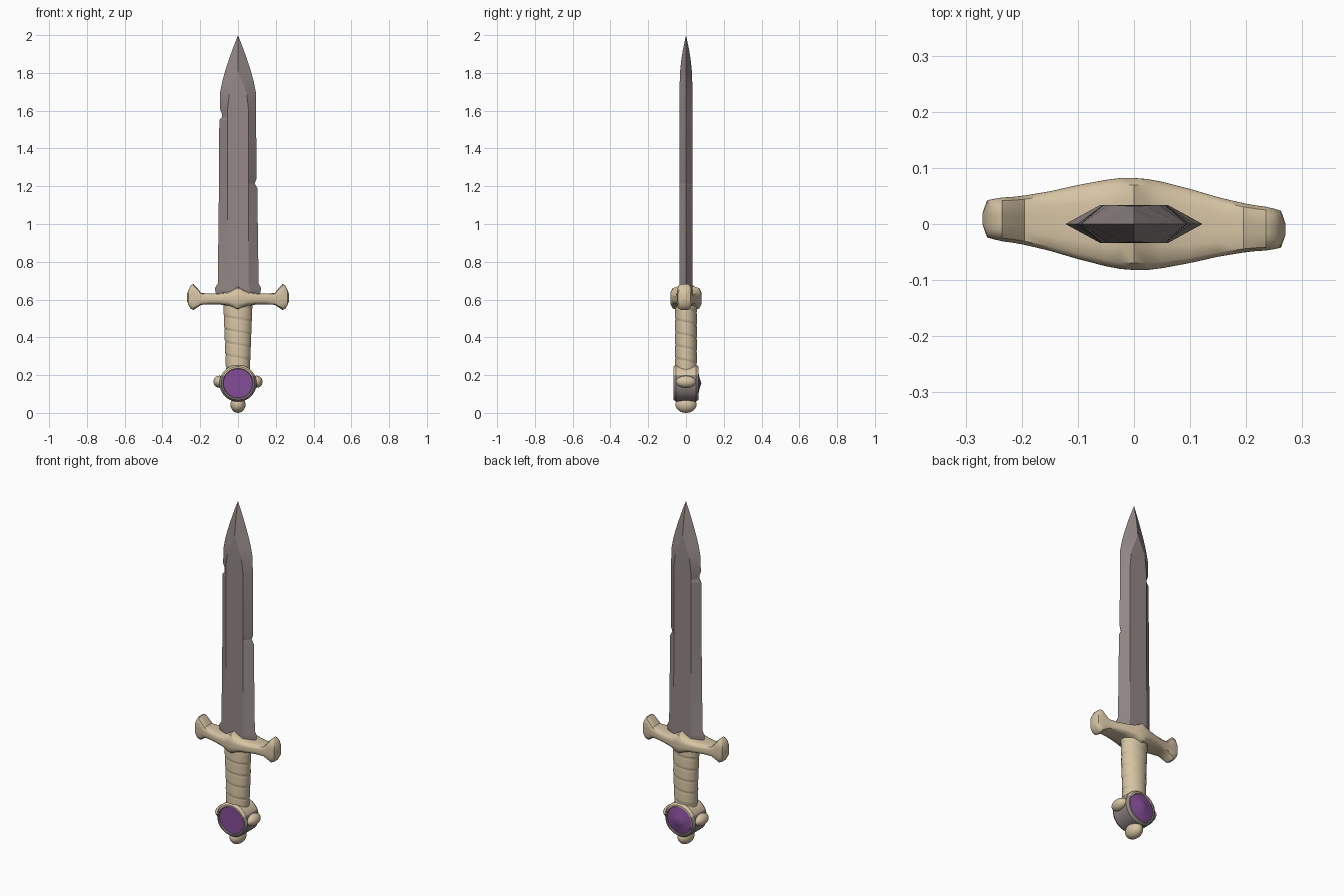
import bpy, bmesh, math
from mathutils import Vector

if "Cube" in bpy.data.objects:
    bpy.data.objects.remove(bpy.data.objects["Cube"])


def material(name, rgb):
    m = bpy.data.materials.new(name)
    m.diffuse_color = (*rgb, 1)
    m.use_nodes = True
    m.node_tree.nodes["Principled BSDF"].inputs["Base Color"].default_value = m.diffuse_color
    return m


STEEL = material("dark steel", (0.29, 0.245, 0.24))
BONE = material("pale bone", (0.67, 0.55, 0.37))
PURPLE = material("purple gem", (0.23, 0.075, 0.31))


def loft(name, rings, mats, angle=30, rule=None):
    """Skin a list of closed point rings, cap both ends."""
    bm = bmesh.new()
    loops = [[bm.verts.new(p) for p in ring] for ring in rings]
    n = len(loops[0])
    for a, b in zip(loops, loops[1:]):
        for i in range(n):
            j = (i + 1) % n
            bm.faces.new((a[i], a[j], b[j], b[i]))
    bm.faces.new(loops[0][::-1])
    bm.faces.new(loops[-1])
    bmesh.ops.remove_doubles(bm, verts=bm.verts, dist=0.0002)
    bmesh.ops.recalc_face_normals(bm, faces=bm.faces)
    if rule:
        for f in bm.faces:
            f.material_index = rule(f.calc_center_median())
    me = bpy.data.meshes.new(name)
    bm.to_mesh(me)
    bm.free()
    for m in mats:
        me.materials.append(m)
    ob = bpy.data.objects.new(name, me)
    bpy.context.collection.objects.link(ob)
    smooth(ob, angle)
    return ob


def smooth(ob, angle):
    bpy.ops.object.select_all(action='DESELECT')
    ob.select_set(True)
    bpy.context.view_layer.objects.active = ob
    bpy.ops.object.shade_smooth_by_angle(angle=math.radians(angle))


def turned(profile, zc, n=40):
    """Rings around the y axis from (y, radius) pairs."""
    return [[(r * math.cos(2 * math.pi * i / n), y, zc + r * math.sin(2 * math.pi * i / n))
             for i in range(n)] for y, r in profile]


# Blade: hexagonal sections (z, left, right, flat half width, half thickness), two nicks
blade = [
    (0.60, .110, .110, .055, .034), (0.645, .120, .120, .060, .034),
    (0.660, .122, .122, .060, .034), (0.685, .107, .109, .056, .034),
    (1.19, .101, .102, .055, .034), (1.215, .101, .088, .055, .034),
    (1.24, .101, .098, .055, .034), (1.55, .099, .096, .055, .034),
    (1.565, .086, .096, .055, .034), (1.585, .086, .096, .055, .034),
    (1.61, .096, .096, .055, .034), (1.70, .094, .094, .045, .034),
    (1.76, .082, .082, .020, .033), (1.81, .068, .068, 0, .031),
    (1.86, .052, .052, 0, .026), (1.92, .031, .031, 0, .017),
    (2.00, 0, 0, 0, 0)]
loft("blade", [[(-l, 0, z), (-c, -t, z), (c, -t, z), (r, 0, z), (c, t, z), (-c, t, z)]
               for z, l, r, c, t in blade], [STEEL], 15)

# Guard: boxy rounded sections (x, top, bottom, half depth), mirrored
half = [(0, .670, .543, .082), (.025, .652, .556, .081), (.05, .640, .567, .077),
        (.10, .633, .574, .066), (.15, .631, .575, .053), (.195, .635, .572, .044),
        (.215, .660, .558, .041), (.235, .682, .545, .039), (.25, .675, .551, .036),
        (.262, .652, .570, .033), (.27, .628, .592, .010)]
rings = []
for x, top, bot, d in [(-s[0], *s[1:]) for s in half[:0:-1]] + half:
    ring = []
    for i in range(20):
        a = 2 * math.pi * (i + .5) / 20
        c, s = math.cos(a), math.sin(a)
        k = (c ** 4 + s ** 4) ** -.25
        k *= 1 / (math.cos(math.pi / 20) ** 1)
        y = max(-1, min(1, c * k))
        z = max(-1, min(1, s * k))
        ring.append((x, y * d - .035 * x, (top + bot) / 2 + z * (top - bot) / 2))
    rings.append(ring)
loft("guard", rings, [BONE], 40)

# Grip: oval tube with a descending wrap
rings = []
for k in range(71):
    z = .23 + .36 * k / 70
    u = k / 70
    ring = []
    for i in range(32):
        a = 2 * math.pi * i / 32
        f = (z / .068 + a / (2 * math.pi)) % 1
        g = .93 + .09 * min(1, f / .2) * (1 - .45 * f)
        ring.append((g * (.064 + .014 * u) * math.cos(a), g * .058 * math.sin(a), z))
    rings.append(ring)
loft("wrapped_grip", rings, [BONE], 50)

# Pommel drum: bone above, steel below
ZC = .157
loft("pommel", turned([(-.054, .074), (-.067, .080), (-.066, .088), (-.052, .098),
                       (.052, .098), (.066, .088), (.067, .080), (.054, .074)], ZC),
     [STEEL, BONE], 30, lambda c: int(c.z > .198))

# Gems: flat plate in front, shallow point behind
loft("front_gem", turned([(-.050, .078), (-.060, .077)], ZC), [PURPLE])
loft("back_gem", turned([(.050, .078), (.061, .077), (.067, .050), (.073, .025), (.081, 0)], ZC),
     [PURPLE], 40)

# Pommel studs
for name, loc, scale in [("left_stud", (-.099, 0, .165), (.031, .053, .032)),
                         ("right_stud", (.099, 0, .165), (.031, .053, .032)),
                         ("bottom_stud", (0, 0, .044), (.040, .056, .044))]:
    bpy.ops.mesh.primitive_uv_sphere_add(segments=24, ring_count=12, radius=1, location=loc)
    ob = bpy.context.object
    ob.name = name
    ob.scale = scale
    ob.data.materials.append(BONE)
    bpy.ops.object.transform_apply(location=True, rotation=True, scale=True)
    smooth(ob, 60)
